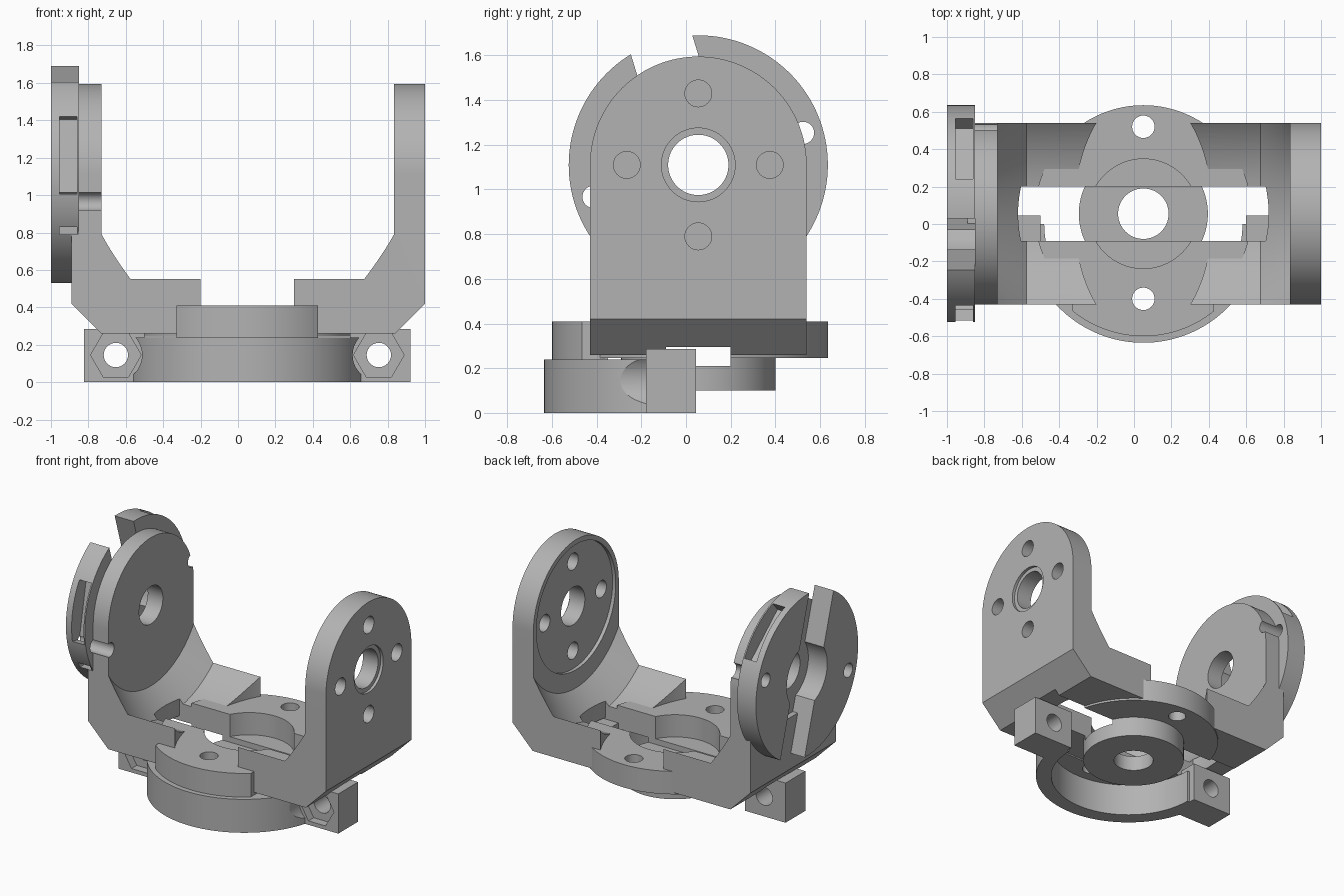
import bpy, bmesh, math
from mathutils import Vector

if "Cube" in bpy.data.objects:
    bpy.data.objects.remove(bpy.data.objects["Cube"], do_unlink=True)

grey = bpy.data.materials.new("matte grey")
grey.use_nodes = True
TONE = (0.45, 0.45, 0.45, 1)
grey.diffuse_color = TONE
grey.node_tree.nodes["Principled BSDF"].inputs["Base Color"].default_value = TONE

CX, CY, CZ = 0.05, 0.055, 1.11      # centre of the frame and of the pivot axis


def loft(name, axis, sections):
    """Solid through equal-length outlines placed along an axis."""
    place = {"x": lambda p, d: (d, p[0], p[1]),
             "y": lambda p, d: (p[0], d, p[1]),
             "z": lambda p, d: (p[0], p[1], d)}[axis]
    bm = bmesh.new()
    rings = [[bm.verts.new(place(p, d)) for p in pts] for d, pts in sections]
    n = len(rings[0])
    for a, b in zip(rings, rings[1:]):
        for i in range(n):
            j = (i + 1) % n
            bm.faces.new((a[i], a[j], b[j], b[i]))
    bm.faces.new(rings[0])
    bm.faces.new(rings[-1])
    bmesh.ops.recalc_face_normals(bm, faces=bm.faces)
    mesh = bpy.data.meshes.new(name)
    bm.to_mesh(mesh)
    bm.free()
    obj = bpy.data.objects.new(name, mesh)
    bpy.context.collection.objects.link(obj)
    mesh.materials.append(grey)
    return obj


def prism(name, axis, pts, lo, hi):
    return loft(name, axis, [(lo, pts), (hi, pts)])


def circle(u, v, r, n=96, rv=None, start=0.0, sweep=math.tau):
    steps = n if sweep == math.tau else n - 1
    return [(u + r * math.cos(start + sweep * i / steps),
             v + (rv or r) * math.sin(start + sweep * i / steps)) for i in range(n)]


def rect(u0, u1, v0, v1):
    return [(u0, v0), (u1, v0), (u1, v1), (u0, v1)]


def turned_rect(u, v, angle, near, far, half):
    """Rectangle reaching from near to far along an angle."""
    d = Vector((math.cos(angle), math.sin(angle)))
    t = Vector((-d.y, d.x))
    c = Vector((u, v))
    return [tuple(c + d * a + t * b) for a, b in
            ((near, -half), (far, -half), (far, half), (near, half))]


def boolean(obj, tool, mode="DIFFERENCE", keep=False):
    mod = obj.modifiers.new("cut", "BOOLEAN")
    mod.operation = mode
    mod.solver = "EXACT"
    mod.object = tool
    bpy.context.view_layer.objects.active = obj
    bpy.ops.object.modifier_apply(modifier=mod.name)
    if not keep:
        bpy.data.objects.remove(tool, do_unlink=True)


def cut(obj, axis, pts, lo, hi):
    boolean(obj, prism("cutter", axis, pts, lo, hi))


def window(obj, low):
    """Central opening with rounded ends, passing through the floor."""
    tool = prism("cutter", "z", circle(CX, CY, 0.67), low, 0.7)
    boolean(tool, prism("trim", "z", rect(-1.2, 1.2, -0.09, 0.20), 0, 1), "INTERSECT")
    boolean(obj, tool)


# U-shaped frame: outer front profile, rounded arm tops, turned clearance
outline = [(-0.73, 0.26), (0.84, 0.26), (1.0, 0.42), (1.0, 1.65), (-0.85, 1.65),
           (-0.85, 0.79), (-0.89, 0.79), (-0.89, 0.42)]
frame = prism("u_frame", "y", outline, -0.6, 0.7)
tomb = [(CY + 0.485, 0.1)] + circle(CY, CZ, 0.485, 65, start=0, sweep=math.pi) + [(CY - 0.485, 0.1)]
boolean(frame, prism("trim", "x", tomb, -1.2, 1.2), "INTERSECT")
clearance = [(-0.73, 0.58), (-0.575, 0.74), (0.675, 0.74), (0.835, 0.58)]
boolean(frame, loft("cutter", "x", [(x, circle(CY, CZ, r, 128)) for x, r in clearance]))

# Floor openings
cut(frame, "z", circle(CX, CY, 0.37, 96, rv=0.66), 0.2, 0.7)
window(frame, 0.1)
cut(frame, "x", rect(-0.09, 0.20, 0.1, 0.295), -1.2, 1.2)

# Pivot bore, screw holes and shallow seats in the arms
cut(frame, "x", circle(CY, CZ, 0.135, 64), -1.2, 1.2)
cut(frame, "x", circle(CY, CZ, 0.45), 0.7, 0.86)
cut(frame, "x", circle(CY, CZ, 0.165, 64), 0.98, 1.1)
for k in range(4):
    a = k * math.pi / 2
    cut(frame, "x", circle(CY + 0.32 * math.cos(a), CZ + 0.32 * math.sin(a), 0.06, 32), 0.7, 1.1)

# Slotted side disc on the right arm
TILT = math.radians(17)
disc = prism("side_disc", "x", circle(CY, CZ, 0.58, 128), -1.0, -0.85)
cut(disc, "x", turned_rect(CY, CZ, TILT + math.pi / 2, -0.8, 0.8, 0.144), -1.1, -0.8)
cut(disc, "x", circle(CY, CZ, 0.23, 64), -1.1, -0.8)
for deg in (50, 169):
    cut(disc, "x", turned_rect(CY, CZ, math.radians(deg), 0.46, 0.7, 0.21), -0.955, -0.86)
cut(disc, "y", rect(-0.955, -0.86, 0.79, 0.83), -0.7, -0.38)

# Matching screw holes through the disc and the arm rim
for side in (1, -1):
    hy, hz = CY + side * 0.49 * math.cos(TILT), CZ + side * 0.49 * math.sin(TILT)
    for part in (disc, frame):
        cut(part, "x", circle(hy, hz, 0.05, 32), -1.2, -0.6)

# Round floor plate with its raised front segment
plate = prism("floor_plate", "z", circle(CX, CY, 0.58, 128), 0.245, 0.41)
front = prism("front_segment", "z", circle(CX, 0, 0.6, 128), 0.235, 0.41)
boolean(front, prism("trim", "z", rect(CX - 0.378, CX + 0.378, -0.7, -0.35), 0, 1), "INTERSECT")
boolean(plate, front, "UNION")
cut(plate, "z", circle(CX, CY, 0.293), 0.1, 0.7)
window(plate, 0.1)
for side in (1, -1):
    cut(plate, "z", circle(CX, CY + 0.005 + side * 0.46, 0.06, 32), 0.1, 0.7)

# Lower hub
hub = prism("lower_hub", "z", circle(CX, CY, 0.345), 0.10, 0.25)
cut(hub, "z", circle(CX, CY, 0.135, 64), 0, 0.4)
window(hub, 0.21)

# Half clamp ring with bolt lugs
half = (circle(CX, 0, 0.635, 80, start=math.pi, sweep=math.pi)
        + circle(CX, 0, 0.53, 80, start=math.tau, sweep=-math.pi))
ring = prism("clamp_ring", "z", half, 0, 0.24)
for side, name in ((-1, "right_lug"), (1, "left_lug")):
    bx = CX + side * 0.703
    inner, outer = CX + side * 0.55, CX + side * 0.873
    lug = prism(name, "z", rect(min(inner, outer), max(inner, outer), -0.18, 0.045), 0, 0.285)
    cut(lug, "y", circle(bx, 0.145, 0.065, 48), -0.5, 0.3)
    cut(lug, "y", circle(bx, 0.145, 0.135, 6), -0.3, -0.12)
    cut(ring, "y", circle(bx, 0.145, 0.14, 48), -0.8, -0.1)
    # clear the ring end behind the bolt pocket
    cut(ring, "y", circle(bx, 0.145, 0.065, 48), -0.2, 0.3)

# Smooth curved walls, crisp edges
bpy.ops.object.select_all(action="DESELECT")
for obj in bpy.context.scene.objects:
    if obj.type == "MESH" and grey.name in obj.data.materials:
        obj.select_set(True)
        bpy.context.view_layer.objects.active = obj
bpy.ops.object.shade_smooth_by_angle(angle=math.radians(25))
